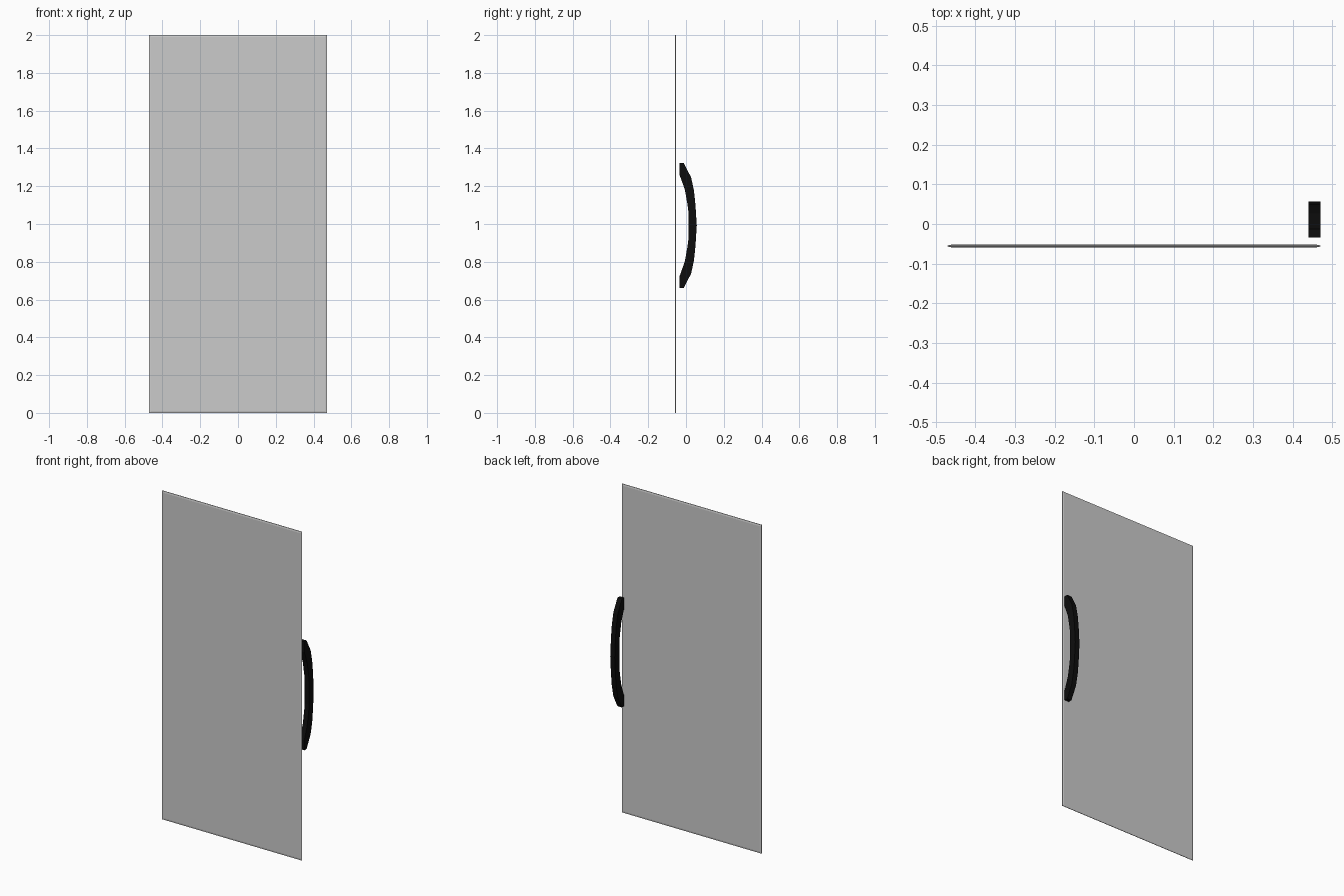
import bpy, bmesh

if "Cube" in bpy.data.objects:
    bpy.data.objects.remove(bpy.data.objects["Cube"])


def make_object(name, bm):
    bmesh.ops.recalc_face_normals(bm, faces=bm.faces)
    mesh = bpy.data.meshes.new(name)
    bm.to_mesh(mesh)
    bm.free()
    obj = bpy.data.objects.new(name, mesh)
    bpy.context.collection.objects.link(obj)
    return obj


def loft(name, rings):
    bm = bmesh.new()
    loops = [[bm.verts.new(p) for p in ring] for ring in rings]
    for a, b in zip(loops, loops[1:]):
        for i in range(len(a)):
            j = (i + 1) % len(a)
            bm.faces.new((a[i], a[j], b[j], b[i]))
    bm.faces.new(loops[0])
    bm.faces.new(loops[-1])
    return make_object(name, bm)


# door panel: thin slab with shallow chamfered borders on both faces
def panel_ring(y, inset):
    x, lo, hi = 0.47 - inset, inset, 2 - inset
    return [(-x, y, lo), (x, y, lo), (x, y, hi), (-x, y, hi)]


loft("door_panel", [panel_ring(-0.059, 0.01), panel_ring(-0.057, 0),
                    panel_ring(-0.054, 0), panel_ring(-0.052, 0.01)])

# bowed pull handle: side profile mirrored about its mid height, then extruded in x
mid = 0.992
outer = [(-0.034, 0.33), (-0.012, 0.33), (0.027, 0.255), (0.042, 0.185), (0.050, 0.11), (0.057, 0.0)]
inner = [(0.013, 0.07), (0.008, 0.11), (-0.006, 0.19), (-0.034, 0.268)]
upper = outer
lower_outer = [(y, -h) for y, h in reversed(outer[:-1])]
lower_inner = [(y, -h) for y, h in reversed(inner)]
profile = upper + lower_outer + lower_inner + inner
handle = loft("pull_handle", [[(x, y, mid + h) for y, h in profile] for x in (0.44, 0.47)])
black = bpy.data.materials.new("black")
black.diffuse_color = (0.004, 0.004, 0.004, 1)
black.use_nodes = True
black.node_tree.nodes["Principled BSDF"].inputs["Base Color"].default_value = black.diffuse_color
handle.data.materials.append(black)
